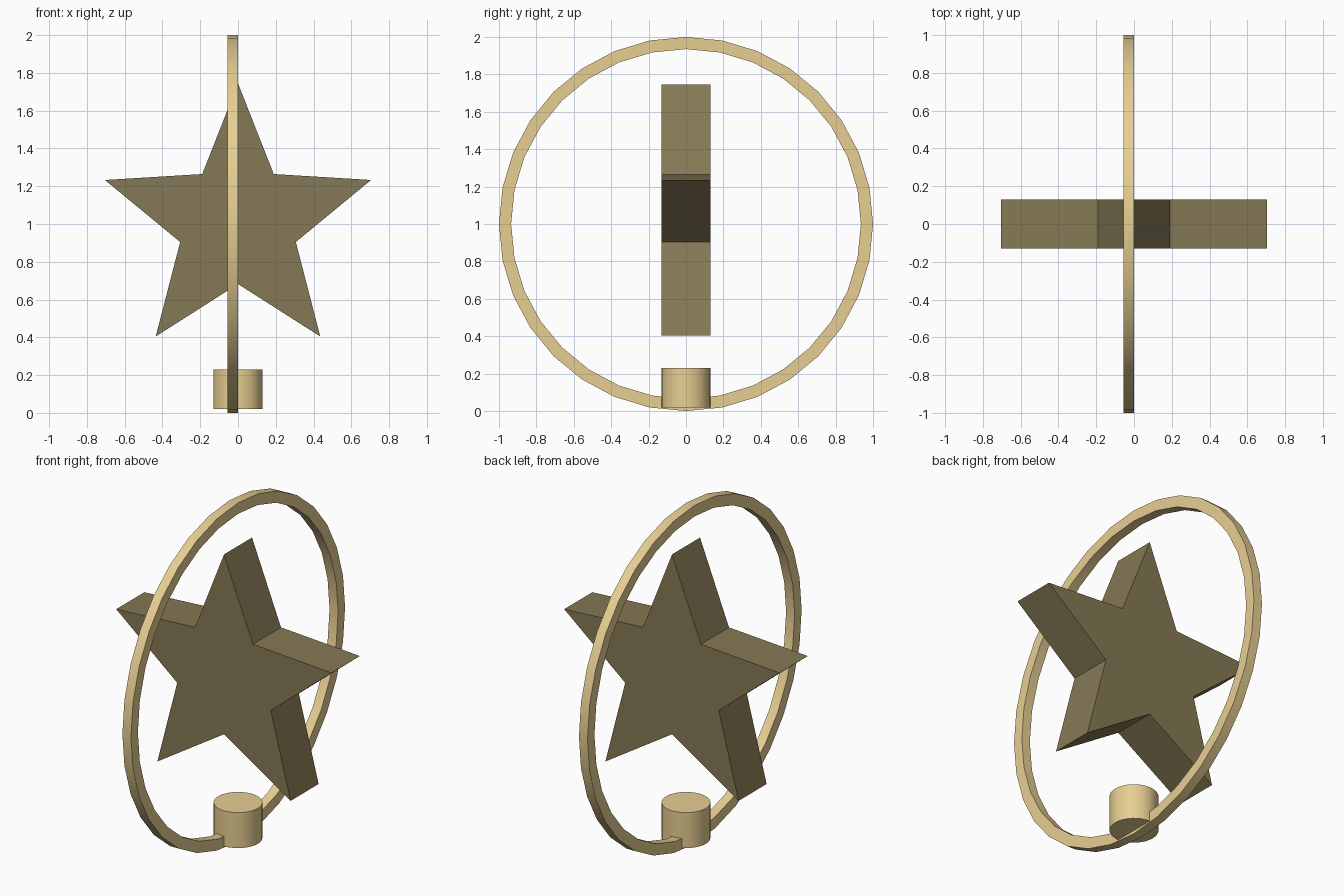
import bpy, bmesh, math
from mathutils import Vector

if "Cube" in bpy.data.objects:
    bpy.data.objects.remove(bpy.data.objects["Cube"])


def material(name, color):
    m = bpy.data.materials.new(name)
    m.diffuse_color = (*color, 1)
    m.use_nodes = True
    m.node_tree.nodes["Principled BSDF"].inputs["Base Color"].default_value = m.diffuse_color
    return m


gold = material("pale_gold", (0.80, 0.62, 0.29))
bronze = material("dark_bronze", (0.235, 0.19, 0.09))


def finish(bm, name, mat, smooth):
    bmesh.ops.recalc_face_normals(bm, faces=bm.faces)
    mesh = bpy.data.meshes.new(name)
    bm.to_mesh(mesh)
    bm.free()
    ob = bpy.data.objects.new(name, mesh)
    bpy.context.collection.objects.link(ob)
    mesh.materials.append(mat)
    if smooth:
        bpy.ops.object.select_all(action='DESELECT')
        ob.select_set(True)
        bpy.context.view_layer.objects.active = ob
        bpy.ops.object.shade_smooth_by_angle(angle=math.radians(30))
    return ob


# Star: alternating outer and inner points, extruded in depth
bm = bmesh.new()
pts = []
for i in range(10):
    a = i * math.pi / 5
    r = 0.741 if i % 2 == 0 else 0.322
    pts.append(bm.verts.new((r * math.sin(a), -0.131, 1.004 + r * math.cos(a))))
face = bm.faces.new(pts)
ext = bmesh.ops.extrude_face_region(bm, geom=[face], use_keep_orig=True)
bmesh.ops.translate(bm, vec=Vector((0, 0.262, 0)),
                    verts=[g for g in ext["geom"] if isinstance(g, bmesh.types.BMVert)])
finish(bm, "star", bronze, False)

# Hoop: rectangular section swept round 32 sides, just left of the centre plane
SIDES = 32
section = [(0.935, -0.056), (1.0, -0.056), (1.0, 0.0), (0.935, 0.0)]
bm = bmesh.new()
rings = []
for i in range(SIDES):
    a = 2 * math.pi * i / SIDES
    rings.append([bm.verts.new((x, r * math.sin(a), 1 + r * math.cos(a))) for r, x in section])
for i in range(SIDES):
    p, q = rings[i], rings[(i + 1) % SIDES]
    for j in range(4):
        k = (j + 1) % 4
        bm.faces.new((p[j], p[k], q[k], q[j]))
finish(bm, "hoop", gold, True)

# Round base plug, crossed by the bottom of the hoop
bm = bmesh.new()
bmesh.ops.create_cone(bm, cap_ends=True, segments=32, radius1=0.131, radius2=0.131, depth=0.21)
bmesh.ops.translate(bm, verts=bm.verts, vec=Vector((0, 0, 0.125)))
finish(bm, "base_plug", gold, True)
